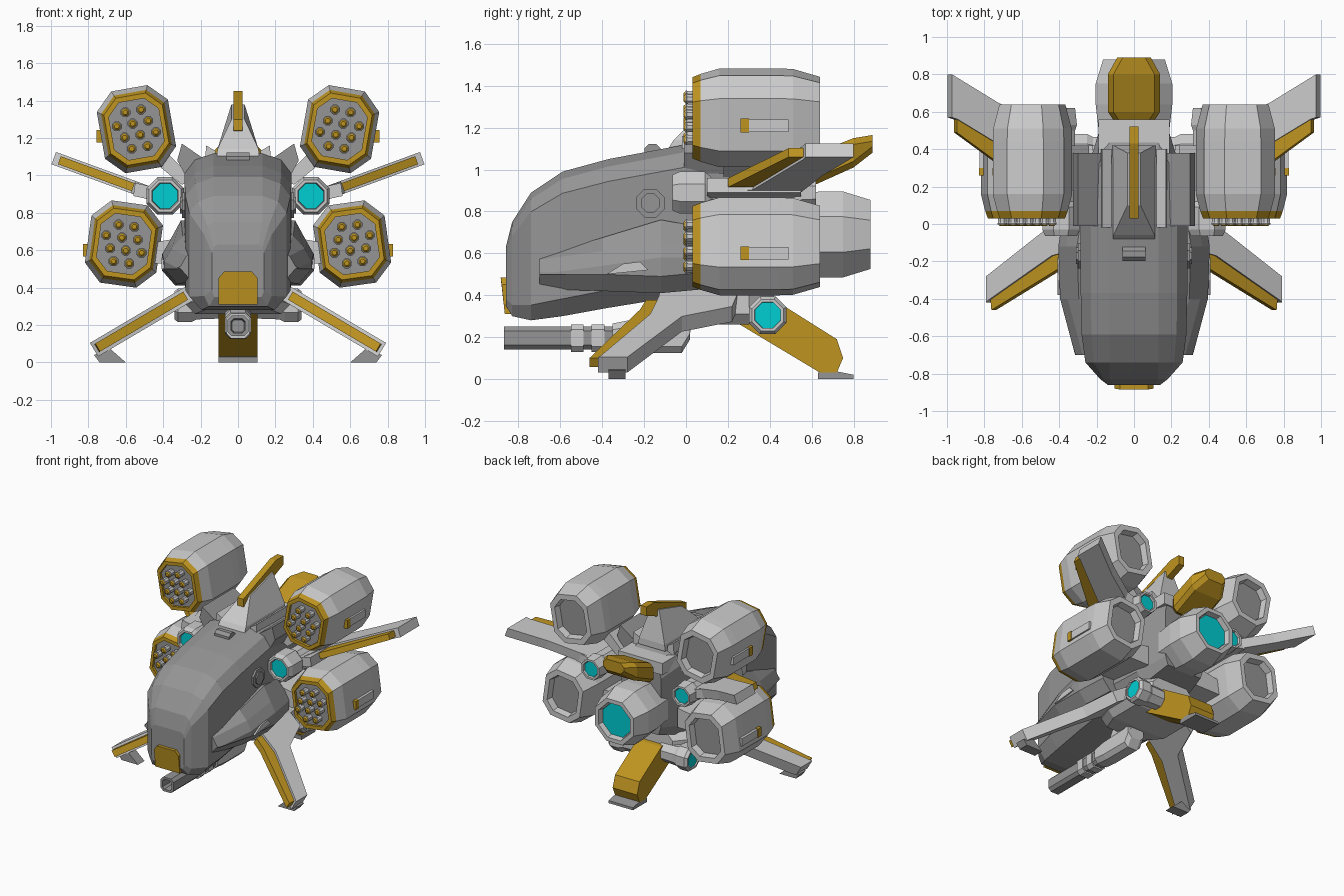
import bpy, bmesh, math
from mathutils import Vector

def material(name, col):
    m = bpy.data.materials.new(name)
    m.diffuse_color = (*col, 1)
    return m

GOLD = material("gold", (0.52, 0.3, 0.015))
CYAN = material("cyan", (0.0, 0.62, 0.65))
DARK = material("dark_grey", (0.3, 0.3, 0.3))

def loft(name, rings, mat=None, mirror=False, cap=True):
    """Skin a list of equal-length rings, flat shaded."""
    bm = bmesh.new()
    rs = [[bm.verts.new(p) for p in r] for r in rings]
    n = len(rs[0])
    for a, b in zip(rs, rs[1:]):
        for i in range(n):
            bm.faces.new((a[i], a[(i + 1) % n], b[(i + 1) % n], b[i]))
    if cap:
        bm.faces.new(rs[0])
        bm.faces.new(rs[-1])
    bmesh.ops.recalc_face_normals(bm, faces=bm.faces)
    me = bpy.data.meshes.new(name)
    bm.to_mesh(me)
    bm.free()
    ob = bpy.data.objects.new(name, me)
    bpy.context.collection.objects.link(ob)
    if mat:
        me.materials.append(mat)
    if mirror:
        ob.modifiers.new("mirror", 'MIRROR')
    return ob

def octo(y, cx, cz, hw, hh, ch, ang=0, s=1):
    """Chamfered rectangle in the xz plane, leaning outward by ang."""
    a, out = math.radians(ang), []
    for x, z in ((hw, hh - ch), (hw - ch, hh), (ch - hw, hh), (-hw, hh - ch),
                 (-hw, ch - hh), (ch - hw, -hh), (hw - ch, -hh), (hw, ch - hh)):
        out.append((cx + s * (x * math.cos(a) + z * math.sin(a)), y,
                    cz + s * (z * math.cos(a) - x * math.sin(a))))
    return out

def tube(name, cx, cz, prof, mat=None, mirror=False):
    return loft(name, [octo(y, cx, cz, r, r, r * 0.586) for y, r in prof], mat, mirror)

def side_tube(name, cy, cz, prof, mat=None, mirror=True):
    return loft(name, [[(x, px + cy, pz + cz) for px, _, pz in octo(0, 0, 0, r, r, r * 0.586)]
                       for x, r in prof], mat, mirror)

def prism_x(name, prof, x0, x1, mat=None, mirror=False):
    return loft(name, [[(x, y, z) for y, z in prof] for x in (x0, x1)], mat, mirror)

def prism_y(name, prof, y0, y1, mat=None, mirror=False):
    return loft(name, [[(x, y, z) for x, z in prof] for y in (y0, y1)], mat, mirror)

def slab(name, plan, x0, z0, slope, t, mat=None):
    """Mirrored tilted plate from an xy outline, thickened along its normal."""
    n = Vector((-slope, 0, 1)).normalized() * t / 2
    base = [Vector((x, y, z0 + slope * (x - x0))) for x, y in plan]
    return loft(name, [[p - n for p in base], [p + n for p in base]], mat, True)

def box(name, x0, x1, y0, y1, z0, z1, mat=None, mirror=False):
    return prism_x(name, [(y0, z0), (y1, z0), (y1, z1), (y0, z1)], x0, x1, mat, mirror)

# Fuselage: flat middle band, sides swept back around the nose
def hull_ring(y, w, zb, zt):
    h = zt - zb
    m = min(0.13, 0.8 * w)
    half = [(m, zt), (m + 0.65 * (w - m), zt - 0.05 * h), (w, zt - 0.15 * h),
            (w, zb + 0.45 * h), (w, zb + 0.12 * h), (m + 0.5 * (w - m), zb)]
    return [(x, y, z) for x, z in half] + [(-x, y, z) for x, z in reversed(half)]

loft("fuselage", [hull_ring(*r) for r in (
    (-0.86, 0.14, 0.35, 0.63), (-0.83, 0.18, 0.30, 0.75), (-0.74, 0.26, 0.28, 0.89),
    (-0.59, 0.28, 0.30, 0.99), (-0.37, 0.285, 0.34, 1.05), (0, 0.285, 0.40, 1.12),
    (0.32, 0.24, 0.43, 1.12), (0.55, 0.17, 0.50, 1.02))], DARK)

# Side cheeks
loft("cheek", [[(0.15, y, zb), (x - 0.07, y, zb), (x, y, zb + 0.08), (x, y, zm),
                (x - 0.04, y, zm + 0.07), (x - 0.10, y, zt), (0.15, y, zt)]
               for y, x, zb, zm, zt in ((-0.70, 0.315, 0.43, 0.50, 0.585),
                                        (-0.40, 0.395, 0.42, 0.54, 0.675),
                                        (-0.12, 0.405, 0.41, 0.58, 0.76),
                                        (0.10, 0.37, 0.43, 0.58, 0.72))], DARK, True)
prism_x("cheek_vent", [(-0.38, 0.50), (-0.30, 0.55), (-0.22, 0.56), (-0.18, 0.52)], 0.36, 0.41, mirror=True)
side_tube("side_hub", -0.17, 0.84, [(0.26, 0.068), (0.30, 0.068), (0.30, 0.045), (0.31, 0.045)], DARK)

# Nose plate
loft("nose_plate", [[(-0.105, y, 0.31), (0.105, y, 0.31), (0.105, y - 0.015, 0.45), (0.075, y - 0.02, 0.485),
                     (-0.075, y - 0.02, 0.485), (-0.105, y - 0.015, 0.45)] for y in (-0.865, -0.80)], GOLD)

# Roof: sensor, shoulders, fin
side_tube("roof_sensor", -0.16, 1.085, [(-0.062, 0.038), (0.062, 0.038)], DARK, False)
prism_y("shoulder", [(0.17, 1.02), (0.17, 1.08), (0.30, 1.17), (0.325, 1.08), (0.27, 0.98)], -0.01, 0.38, DARK, True)
prism_y("shoulder_rail", [(0.12, 1.04), (0.12, 1.13), (0.17, 1.16), (0.18, 1.04)], -0.02, 0.40, None, True)
loft("fin_base", [[(-w, y0, z0), (w, y0, z0), (w, y1, z1), (-w, y1, z1)]
                  for w, y0, z0, y1, z1 in ((0.115, -0.09, 1.09, 0.42, 1.09), (0.11, -0.06, 1.14, 0.42, 1.14),
                                            (0.035, 0.10, 1.30, 0.38, 1.38))])
prism_x("fin_blade", [(0.03, 1.24), (0.03, 1.30), (0.43, 1.45), (0.52, 1.45), (0.52, 1.38), (0.12, 1.22)],
        -0.025, 0.025, GOLD)

# Tail block
box("tail_mount", -0.19, 0.19, 0.36, 0.56, 0.98, 1.07)
loft("tail_block", [octo(y, 0, (a + b) / 2, w, (b - a) / 2, 0.03) for y, w, a, b in
     ((0.54, 0.10, 0.95, 1.03), (0.60, 0.14, 0.92, 1.07), (0.80, 0.14, 1.01, 1.15), (0.89, 0.09, 1.08, 1.165))], GOLD)

# Main engine
tube("main_engine", 0, 0.69, [(0.42, 0.18), (0.64, 0.205), (0.75, 0.205), (0.88, 0.165), (0.88, 0.135), (0.83, 0.125)])
tube("main_engine_glow", 0, 0.69, [(0.82, 0.12), (0.845, 0.122)], CYAN)

# Side nacelles, glowing at both ends
tube("nacelle", 0.39, 0.89, [(-0.03, 0.066), (-0.065, 0.07), (-0.065, 0.085), (-0.03, 0.10), (0.09, 0.10),
                             (0.12, 0.075), (0.5, 0.075), (0.53, 0.085), (0.62, 0.075), (0.62, 0.06), (0.59, 0.055)],
     mirror=True)
for nm, y, r in (("front", -0.045, 0.066), ("rear", 0.595, 0.055)):
    tube("nacelle_glow_" + nm, 0.39, 0.89, [(y, r), (y + 0.01, r)], CYAN, True)

# Missile pods
def pod(tag, cx, cz, ang, bar_x, bar_z):
    ring = lambda y, s: octo(y, cx, cz, 0.193, 0.222, 0.095, ang, s)
    skin = lambda name, p, mat=None, cap=True: loft(tag + name, [ring(y, s) for y, s in p], mat, True, cap)
    skin("_pod", [(0.07, 0.7), (0.07, 0.89), (0.16, 1), (0.44, 1), (0.51, 0.99), (0.64, 0.83),
                  (0.64, 0.65), (0.58, 0.6)])
    skin("_pod_rim", [(0.07, 0.89), (0.03, 0.82), (0.03, 0.7), (0.07, 0.7)], GOLD, False)
    skin("_pod_face", [(0.05, 0.7), (0.07, 0.69)], DARK)
    skin("_pod_exhaust", [(0.57, 0.6), (0.59, 0.605)], DARK)
    box(tag + "_pod_bar", bar_x - 0.07, bar_x - 0.005, 0.30, 0.49, bar_z - 0.03, bar_z + 0.03, None, True)
    box(tag + "_pod_bar_tip", bar_x - 0.07, bar_x, 0.26, 0.30, bar_z - 0.033, bar_z + 0.033, GOLD, True)
    a = math.radians(ang)
    for row, count in enumerate((2, 3, 3, 2)):
        for k in range(count):
            u = (k - (count - 1) / 2) * 0.085 + (0.015 if row == 1 else -0.015 if row == 2 else 0)
            v = (1.5 - row) * 0.066
            x, z = cx + u * math.cos(a) + v * math.sin(a), cz + v * math.cos(a) - u * math.sin(a)
            tube(tag + "_missile", x, z, [(0.06, 0.022), (0.01, 0.022), (0.003, 0.026), (-0.003, 0.024)], None, True)
            tube(tag + "_missile_tip", x, z, [(0, 0.023), (-0.012, 0.012)], GOLD, True)

pod("upper", 0.543, 1.247, 10, 0.757, 1.21)
pod("lower", 0.61, 0.633, -8, 0.83, 0.60)

# Pod struts
prism_y("upper_strut", [(0.24, 0.98), (0.30, 0.95), (0.46, 1.08), (0.40, 1.14)], 0.18, 0.42, mirror=True)
prism_y("lower_strut", [(0.22, 0.53), (0.46, 0.53), (0.46, 0.64), (0.22, 0.68)], 0.1, 0.42, mirror=True)

# Upper wings
slab("wing", [(0.42, 0.10), (0.50, 0.12), (0.56, 0.32), (0.955, 0.56), (0.985, 0.57), (0.985, 0.80),
              (0.74, 0.65), (0.42, 0.5)], 0.5, 0.915, 0.365, 0.07)
slab("wing_edge", [(0.56, 0.20), (0.955, 0.49), (0.955, 0.57), (0.56, 0.33)], 0.5, 0.915, 0.365, 0.045, GOLD)
prism_y("wing_root", [(0.42, 0.86), (0.56, 0.89), (0.55, 0.96), (0.42, 0.93)], 0.1, 0.55, mirror=True)

# Front legs and feet
slab("front_leg", [(0.2, -0.12), (0.28, -0.13), (0.42, -0.17), (0.755, -0.405), (0.77, -0.42), (0.77, -0.28),
                   (0.44, -0.02), (0.36, 0.22), (0.2, 0.26)], 0.3, 0.345, -0.59, 0.085)
slab("front_leg_edge", [(0.28, -0.19), (0.36, -0.22), (0.75, -0.46), (0.755, -0.40), (0.42, -0.16), (0.28, -0.12)],
     0.3, 0.345, -0.59, 0.05, GOLD)
prism_y("front_foot", [(0.60, 0), (0.74, 0), (0.77, 0.04), (0.68, 0.07)], -0.37, -0.29, DARK, True)

# Belly, side thruster
loft("belly", [octo(y, 0, z, w, h, 0.05) for y, w, z, h in ((-0.12, 0.2, 0.36, 0.07), (0.05, 0.28, 0.35, 0.09),
                                                          (0.3, 0.28, 0.36, 0.1), (0.42, 0.18, 0.39, 0.07))])
side_tube("side_thruster", 0.39, 0.305, [(0.08, 0.07), (0.22, 0.075), (0.25, 0.09), (0.32, 0.09), (0.34, 0.075),
                                         (0.34, 0.062), (0.32, 0.06)])
side_tube("side_thruster_glow", 0.39, 0.305, [(0.315, 0.061), (0.33, 0.061)], CYAN)

# Rear leg and foot
prism_x("rear_leg", [(0.24, 0.27), (0.28, 0.38), (0.45, 0.36), (0.72, 0.19), (0.75, 0.10), (0.72, 0.03), (0.64, 0.03)],
        -0.105, 0.105, GOLD)
prism_x("rear_foot", [(0.63, 0), (0.80, 0), (0.80, 0.02), (0.70, 0.04), (0.63, 0.03)], -0.105, 0.105, DARK)

# Chin gun
loft("gun_barrel", [octo(y, 0, 0.195, 0.055 * s, 0.055 * s, 0.022 * s) for y, s in
                    ((-0.78, 0.6), (-0.87, 0.7), (-0.87, 1), (-0.6, 1), (-0.2, 1))], DARK)
for y in (-0.52, -0.42):
    loft("gun_band", [octo(v, 0, 0.195, 0.062, 0.066, 0.025) for v in (y - 0.03, y + 0.03)])
loft("gun_body", [octo(y, 0, z, 0.07, h, 0.03) for y, z, h in
                  ((-0.35, 0.20, 0.065), (-0.25, 0.205, 0.08), (-0.02, 0.21, 0.085), (0.02, 0.25, 0.06))])
prism_x("gun_mount", [(-0.22, 0.24), (-0.14, 0.40), (0.05, 0.42), (0.02, 0.22)], -0.05, 0.05)
